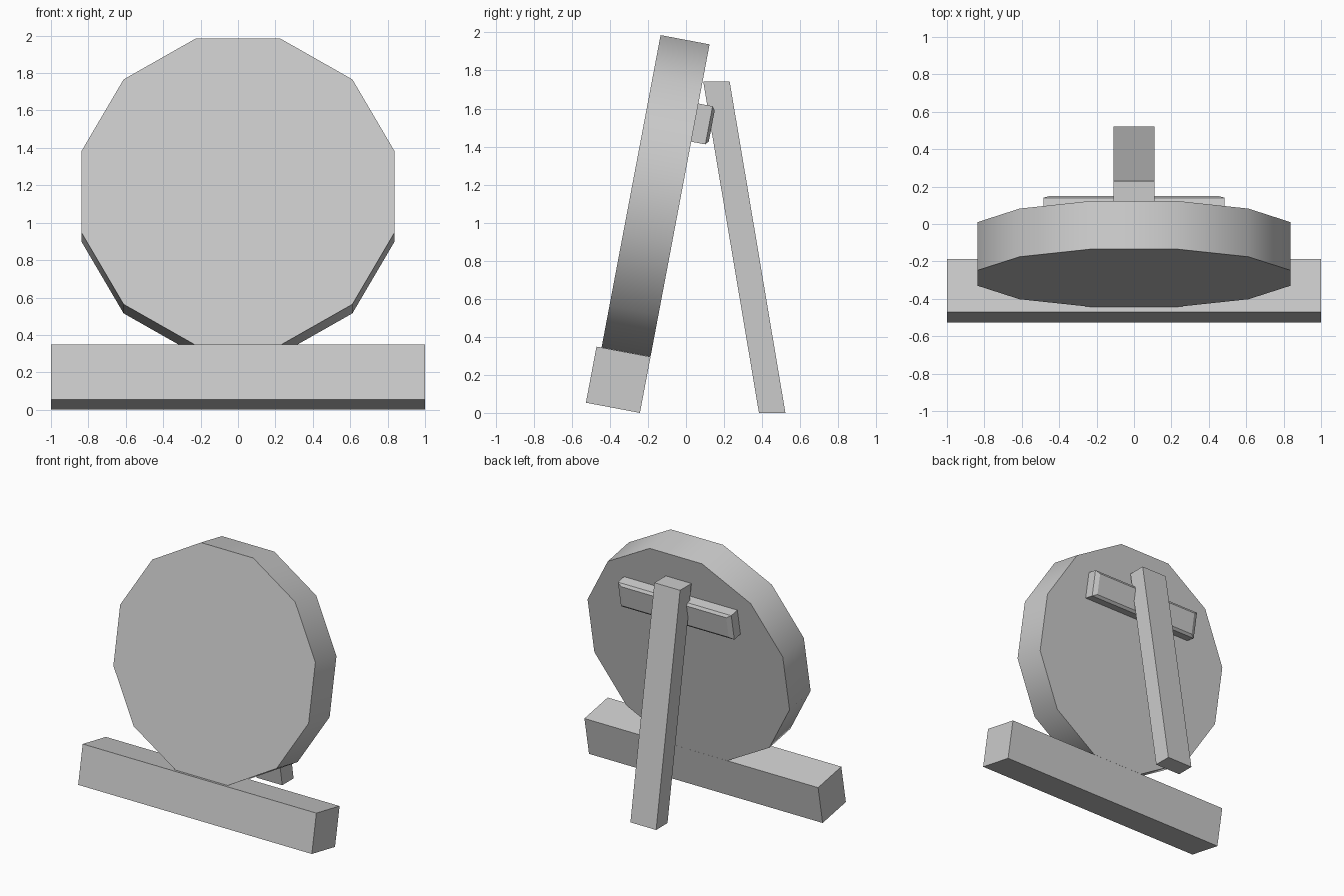
import bpy, bmesh
from math import radians, pi
from mathutils import Matrix

if "Cube" in bpy.data.objects:
    bpy.data.objects.remove(bpy.data.objects["Cube"])

TILT = Matrix.Rotation(radians(-10.7), 4, 'X')   # board leans backwards
BACK = -0.238                                    # back plane of board, leaning frame


def finish(name, bm, matrix=None):
    bmesh.ops.recalc_face_normals(bm, faces=bm.faces[:])
    mesh = bpy.data.meshes.new(name)
    bm.to_mesh(mesh)
    bm.free()
    obj = bpy.data.objects.new(name, mesh)
    bpy.context.collection.objects.link(obj)
    if matrix:
        obj.matrix_world = matrix
    return obj


def box(size, centre):
    bm = bmesh.new()
    bmesh.ops.create_cube(bm, size=1)
    bmesh.ops.scale(bm, vec=size, verts=bm.verts)
    bmesh.ops.translate(bm, vec=centre, verts=bm.verts)
    return bm


# Long foot rail under the board
finish("base_rail", box((2.0, 0.289, 0.30), (0, BACK - 0.1445, 0.105)), TILT)

# Twelve-sided round board with smooth rim
bm = bmesh.new()
turn = (Matrix.Translation((0, BACK - 0.131, 1.091))
        @ Matrix.Rotation(pi / 2, 4, 'X') @ Matrix.Rotation(pi / 12, 4, 'Z'))
bmesh.ops.create_cone(bm, cap_ends=True, segments=12, radius1=0.865,
                      radius2=0.865, depth=0.262, matrix=turn)
board = finish("round_board", bm, TILT)
bpy.context.view_layer.objects.active = board
board.select_set(True)
bpy.ops.object.shade_smooth_by_angle(angle=radians(40))
board.select_set(False)

# Crossbar on the back, chamfered around its rear face
bm = box((0.97, 0.076, 0.204), (0, BACK + 0.038, 1.508))
bm.normal_update()
rear = max(bm.faces, key=lambda f: f.calc_center_median().y)
face = bmesh.ops.extrude_discrete_faces(bm, faces=[rear])["faces"][0]
for v in face.verts:
    v.co.x *= 0.45 / 0.485
    v.co.y += 0.015
    v.co.z = 1.508 + (v.co.z - 1.508) * 0.083 / 0.102
finish("crossbar", bm, TILT)

# Rear prop leg: upright bar sheared so both ends stay level
bm = box((0.22, 0.139, 1.742), (0, 0.16, 0.871))
for v in bm.verts:
    if v.co.z < 0.5:
        v.co.y += 0.293
finish("rear_leg", bm)
